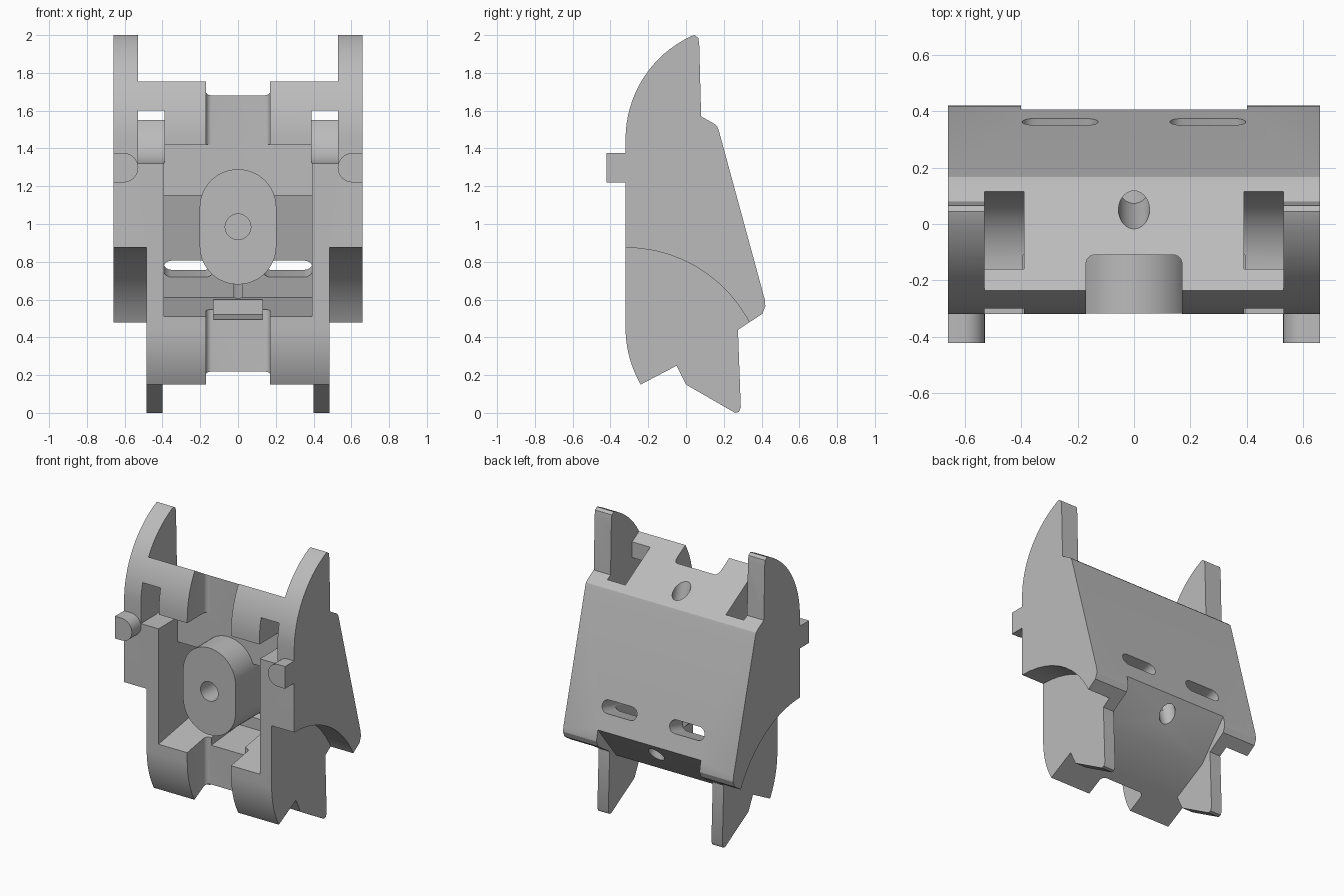
import bpy, bmesh
from math import radians, sin, cos, pi
from mathutils import Matrix

if "Cube" in bpy.data.objects:
    bpy.data.objects.remove(bpy.data.objects["Cube"])

grey = bpy.data.materials.new("plain grey")
grey.use_nodes = True
grey.diffuse_color = (0.5, 0.5, 0.5, 1)
grey.node_tree.nodes["Principled BSDF"].inputs["Base Color"].default_value = (0.5, 0.5, 0.5, 1)


def arc(cx, cy, r, start, end, n=16):
    """Points along an arc, angles in degrees."""
    steps = [radians(start + (end - start) * i / n) for i in range(n + 1)]
    return [(cx + r * cos(a), cy + r * sin(a)) for a in steps]


def prism(name, outline, axis, lo, hi, matrix=None):
    """Extrude a 2D outline along x (y,z), y (x,z) or z (x,y)."""
    place = {"x": lambda p, t: (t, p[0], p[1]),
             "y": lambda p, t: (p[0], t, p[1]),
             "z": lambda p, t: (p[0], p[1], t)}[axis]
    bm = bmesh.new()
    low = [bm.verts.new(place(p, lo)) for p in outline]
    high = [bm.verts.new(place(p, hi)) for p in outline]
    bm.faces.new(low)
    bm.faces.new(high)
    for i in range(len(low)):
        j = (i + 1) % len(low)
        bm.faces.new((low[i], low[j], high[j], high[i]))
    bmesh.ops.recalc_face_normals(bm, faces=bm.faces)
    if matrix:
        bm.transform(matrix)
    mesh = bpy.data.meshes.new(name)
    bm.to_mesh(mesh)
    bm.free()
    mesh.materials.append(grey)
    obj = bpy.data.objects.new(name, mesh)
    bpy.context.collection.objects.link(obj)
    return obj


def cut(target, cutter):
    """Subtract the cutter, then discard it."""
    cutter.hide_render = True
    mod = target.modifiers.new("cut", "BOOLEAN")
    mod.operation, mod.solver, mod.object = "DIFFERENCE", "EXACT", cutter
    bpy.context.view_layer.objects.active = target
    bpy.ops.object.modifier_apply(modifier=mod.name)
    bpy.data.objects.remove(cutter)


def both_sides(lo, hi):
    return [(lo, hi), (-hi, -lo)]


# Full side outline: front curve, tip, sloped back, lip, leg and toe
side = (arc(0.28, 0.45, 0.6, 210, 180) + arc(0.28, 1.45, 0.6, 180, 115)
        + [(0.045, 2.0), (0.065, 1.985), (0.07, 1.95), (0.08, 1.57)]
        + [(0.15, 1.53), (0.166, 1.515), (0.175, 1.49)]
        + [(0.417, 0.6), (0.42, 0.565), (0.405, 0.525), (0.275, 0.44)]
        + [(0.29, 0.03), (0.28, 0.005), (0.26, 0.0), (0.0, 0.15), (-0.05, 0.25)])
body = prism("body", side, "x", -0.66, 0.66)

# Sloping top between the cheeks
cut(body, prism("top_cutter", [(-0.6, 1.968), (0.08, 1.57), (0.5, 1.6), (0.5, 2.3), (-0.6, 2.3)],
                "x", -0.53, 0.53))

# Round clearance under each cheek
for lo, hi in both_sides(0.485, 0.8):
    cut(body, prism("arch_cutter", arc(-0.32, 0.134, 0.741, 0, 354, 59), "x", lo, hi))

# Underside between the legs
cut(body, prism("underside_cutter", [(-0.05, 0.25), (0.2, 0.385), (0.42, 0.66), (0.6, 0.6),
                                     (0.6, -0.2), (-0.02, -0.2)], "x", -0.4, 0.4))

# Front channel with rounded inner corners
cut(body, prism("channel_cutter", [(-0.17, -0.6), (0.17, -0.6)]
                + arc(0.14, -0.14, 0.03, 0, 90, 6) + arc(-0.14, -0.14, 0.03, 90, 180, 6),
                "z", -0.1, 2.2))

# Front cavity with a groove in its floor
cut(body, prism("cavity_cutter", [(-0.5, 0.48), (0.26, 0.61), (0.115, 1.15), (-0.11, 1.15),
                                  (-0.11, 1.42), (-0.5, 1.42)], "x", -0.393, 0.393))
cut(body, prism("groove_cutter", [(-0.5, 0.46), (0.2, 0.52), (0.2, 0.7), (-0.5, 0.7)],
                "x", -0.13, 0.13))

# Hooked openings beside the cheeks
hook = ([(-0.6, 1.32)] + arc(-0.16, 1.6, 0.28, -90, 0, 14)
        + [(0.12, 1.9), (-0.16, 1.9), (-0.16, 1.6), (-0.6, 1.6)])
for lo, hi in both_sides(0.39, 0.53):
    cut(body, prism("opening_cutter", hook, "x", lo, hi))

# Slots through the sloped back
tilt = Matrix.Rotation(radians(15), 4, "X")
slot = arc(0.09, 0, 0.045, -90, 90, 10) + arc(-0.09, 0, 0.045, 90, 270, 10)
for x in (-0.262, 0.262):
    cut(body, prism("slot_cutter", slot, "y", -0.22, 0.12,
                    Matrix.Translation((x, 0.36, 0.8)) @ tilt))

# Long bore parallel to the back
circle = arc(0, 0, 0.055, 0, 350, 35)
cut(body, prism("bore_cutter", circle, "z", -1.4, 0.4,
                Matrix.Translation((0, 0.05, 1.588)) @ tilt))

# Central boss with a round hole
boss = prism("centre_boss", arc(0, 1.087, 0.203, 0, 180, 24) + arc(0, 0.883, 0.203, 180, 360, 24),
             "y", -0.318, 0.2)
cut(boss, prism("boss_hole_cutter", arc(0, 0.985, 0.068, 0, 350, 35), "y", -0.6, 0.05))

# Front pegs, rounded on the inner side
pegs = []
for sign, label in ((1, "left"), (-1, "right")):
    outline = [(0.66, 1.22), (0.66, 1.376)] + arc(0.606, 1.298, 0.078, 90, 270, 12)
    pegs.append(prism(label + "_peg", [(sign * x, z) for x, z in outline], "y", -0.422, -0.3))

# Smooth the curves, keep the edges sharp
bpy.ops.object.select_all(action="DESELECT")
for obj in [body, boss] + pegs:
    obj.select_set(True)
bpy.context.view_layer.objects.active = body
bpy.ops.object.shade_smooth_by_angle(angle=radians(25))
